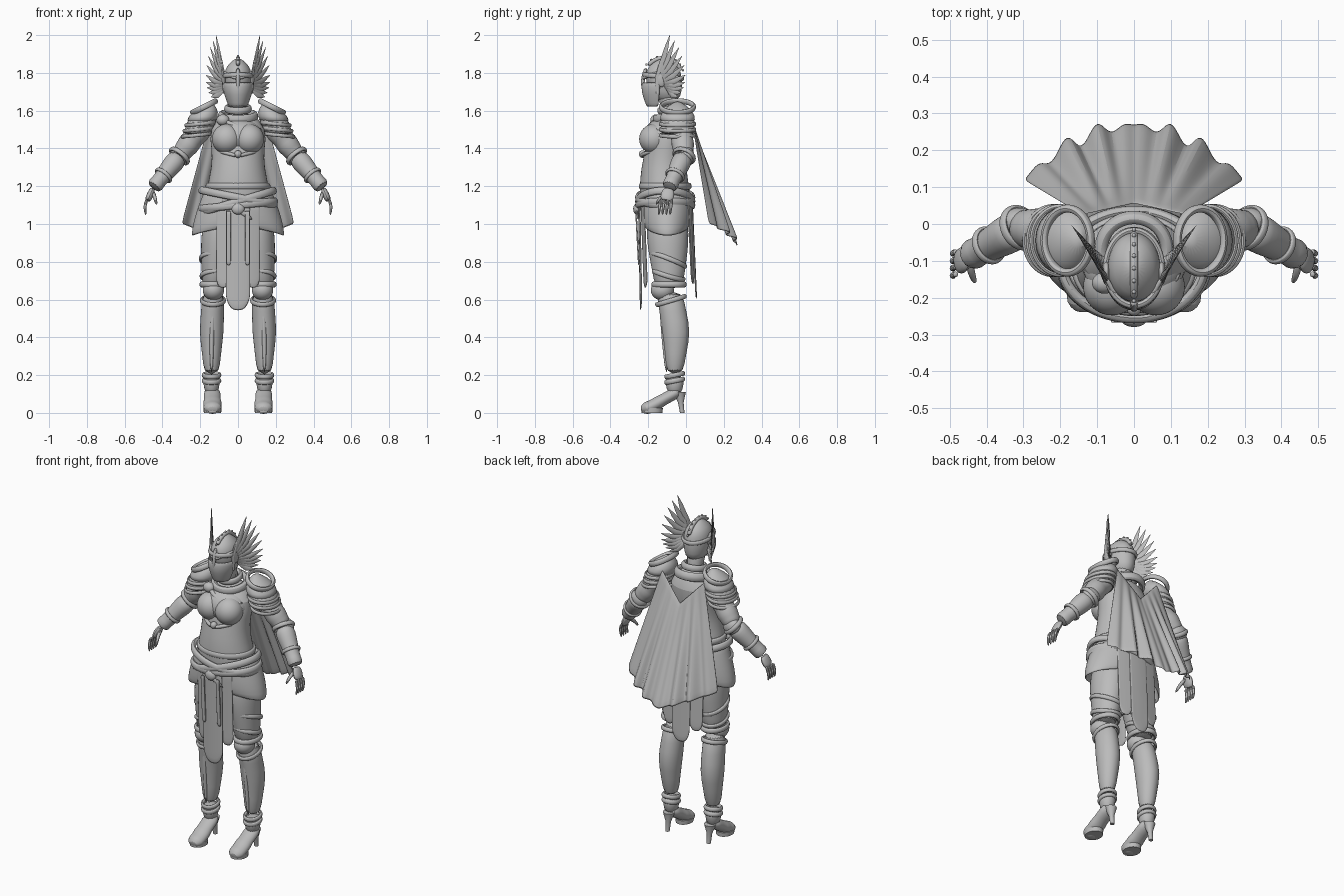
import bpy, bmesh
from math import sin, cos, pi, radians
from mathutils import Vector, Matrix

default_cube = bpy.data.objects.get("Cube")
if default_cube:
    bpy.data.objects.remove(default_cube)

steel = bpy.data.materials.new("grey_steel")
steel.use_nodes = True
steel.diffuse_color = (.5, .5, .5, 1)
steel.node_tree.nodes["Principled BSDF"].inputs["Base Color"].default_value = steel.diffuse_color

# Body landmarks on the left side
shoulder, elbow, wrist = Vector((.17, -.03, 1.54)), Vector((.31, -.01, 1.36)), Vector((.45, -.09, 1.19))
hip, knee = Vector((.09, -.1, 1.05)), Vector((.13, -.09, .65))
calf, ankle = Vector((.14, -.05, .43)), Vector((.14, -.06, .2))
waist, crown = Vector((0, -.11, 1.1)), Vector((0, -.12, 1.78))
UP, SIDE, BACK = Vector((0, 0, 1)), Vector((1, 0, 0)), Vector((0, 1, 0))
made = []


def resample(values, count):
    """Spread a short list evenly over count entries."""
    spread = []
    for i in range(count):
        place = i / (count - 1) * (len(values) - 1)
        k = min(int(place), len(values) - 2)
        first, second = values[k], values[k + 1]
        if not isinstance(first, (int, float)):
            first, second = Vector(first), Vector(second)
        spread.append(first + (second - first) * (place - k))
    return spread


def skin(bm, rings, loop=True, ends=True, wrap=False):
    """Join rows of points with quads."""
    rows = [[bm.verts.new(point) for point in ring] for ring in rings]
    count = len(rows[0])
    pairs = list(zip(rows, rows[1:]))
    if wrap:
        pairs.append((rows[-1], rows[0]))
    for lower, upper in pairs:
        for i in range(count if loop else count - 1):
            j = (i + 1) % count
            bm.faces.new((lower[i], lower[j], upper[j], upper[i]))
    if ends:
        bm.faces.new(rows[0][::-1])
        bm.faces.new(rows[-1])


def stack(bm, path, widths, deep=(1, 1), sides=20):
    """Closed body of level ellipses along a path."""
    rings = []
    count = len(widths)
    for centre, width, ratio in zip(resample(path, count), widths, resample(deep, count)):
        angles = [2 * pi * i / sides for i in range(sides)]
        rings.append([centre + SIDE * width * cos(a) + BACK * width * ratio * sin(a) for a in angles])
    skin(bm, rings)


def shell(bm, path, widths, deep, start, stop, lift=0, steps=16):
    """Open curved plate of level arcs; lift raises the corners of the lower edge."""
    rings = []
    count = len(widths)
    for k, (centre, width, ratio) in enumerate(zip(resample(path, count), widths, resample(deep, count))):
        rise = 0 if k else lift
        angles = [radians(start + (stop - start) * i / steps) for i in range(steps + 1)]
        rings.append([centre + SIDE * width * cos(a) + BACK * width * ratio * sin(a) + UP * rise * sin(a) ** 2
                      for a in angles])
    skin(bm, rings, loop=False, ends=False)


def tube(bm, path, radii, flat=1, ref=BACK, sides=12):
    """Swept body; path and radii are spread to the same length."""
    count = max(len(path), len(radii))
    points, sizes = resample(path, count), resample(radii, count)
    rings = []
    for k, (point, size) in enumerate(zip(points, sizes)):
        along = points[min(k + 1, count - 1)] - points[max(k - 1, 0)]
        across = along.cross(ref).normalized()
        over = across.cross(along).normalized()
        angles = [2 * pi * i / sides for i in range(sides)]
        rings.append([point + across * size * flat * cos(a) + over * size * sin(a) for a in angles])
    skin(bm, rings)


def band(bm, centre, radius, deep=1, thick=.01, axis=UP, steps=32, sides=8):
    """Closed rim or belt around an axis, taller than it is thick."""
    spin = UP.rotation_difference(Vector(axis))
    rings = []
    for i in range(steps):
        turn = 2 * pi * i / steps
        ring = []
        for j in range(sides):
            section = 2 * pi * j / sides
            reach = thick * cos(section)
            point = Vector(((radius + reach) * cos(turn), (radius * deep + reach) * sin(turn),
                            1.4 * thick * sin(section)))
            ring.append(Vector(centre) + spin @ point)
        rings.append(ring)
    skin(bm, rings, ends=False, wrap=True)


def ball(bm, centre, size):
    place = Matrix.LocRotScale(Vector(centre), None, Vector(size))
    bmesh.ops.create_uvsphere(bm, u_segments=20, v_segments=12, radius=1, matrix=place)


def panel(bm, middle, half, top, bottom, y_top, y_bottom, bend, steps=8):
    """Hanging cloth strip with a rounded tip."""
    rows = []
    for k in range(steps + 1):
        row = []
        for i in range(steps + 1):
            across, down = 2 * i / steps - 1, k / steps
            x = middle + half * across
            end = bottom + half * abs(across) ** 3
            row.append((x, y_top + (y_bottom - y_top) * down + bend * x * x, top + (end - top) * down))
        rows.append(row)
    skin(bm, rows, loop=False, ends=False)


def finish(name, bm, mirror=False, thick=0, smooth=1):
    bmesh.ops.recalc_face_normals(bm, faces=bm.faces)
    mesh = bpy.data.meshes.new(name)
    bm.to_mesh(mesh)
    bm.free()
    mesh.materials.append(steel)
    obj = bpy.data.objects.new(name, mesh)
    bpy.context.collection.objects.link(obj)
    if mirror:
        obj.modifiers.new("both_sides", "MIRROR").use_mirror_merge = False
    if thick:
        solid = obj.modifiers.new("thickness", "SOLIDIFY")
        solid.thickness = thick
        solid.offset = 0
    if smooth:
        obj.modifiers.new("rounding", "SUBSURF").levels = smooth
    made.append(obj)


# Torso and neck
bm = bmesh.new()
stack(bm, [(0, -.1, .95), (0, -.12, 1.3), (0, -.07, 1.6)], (.12, .18, .17, .14, .14, .16, .07), (.7, .85, .7))
tube(bm, [(0, -.07, 1.55), crown], (.06, .05))
finish("torso", bm)

# Breastplate with bust, lower rim and central ornament
bm = bmesh.new()
ball(bm, (0, -.12, 1.46), (.14, .11, .1))
for sign in (-1, 1):
    ball(bm, (sign * .06, -.17, 1.45), (.08, .08, .08))
    tube(bm, [(0, -.24, 1.36), (sign * .08, -.21, 1.38), (sign * .13, -.13, 1.39)], (.013, .006), ref=UP)
ball(bm, (0, -.23, 1.37), (.02, .02, .02))
finish("breastplate", bm)

# Gorget, draped collar and brooch
bm = bmesh.new()
band(bm, (0, -.07, 1.57), .09, thick=.02, axis=(0, -.2, 1))
band(bm, (0, -.08, 1.61), .06, thick=.015, axis=(0, -.2, 1))
brooch = Vector((-.08, -.16, 1.55))
ball(bm, brooch, (.035, .03, .03))
tube(bm, [brooch, (0, -.2, 1.51), (.06, -.2, 1.5), (.13, -.13, 1.5)], (.015, .01), ref=UP)
finish("collar", bm)

# Helmet dome with crest and studs
bm = bmesh.new()
stack(bm, [(0, -.1, 1.65), crown, crown + UP * .1], (.05, .066, .075, .073, .06, .01), (1.3, 1.3))
band(bm, crown, .076, deep=1.35, axis=(0, .1, 1))
crest = [crown + UP * .1 * sin(pi * i / 10) - BACK * .1 * cos(pi * i / 10) for i in range(2, 10)]
tube(bm, crest, (.012, .012), ref=SIDE)
for stud in crest:
    ball(bm, stud + (stud - crown) * .1, [.006] * 3)
finish("helmet", bm)

# Visor under the eye slot
bm = bmesh.new()
shell(bm, [(0, -.14, 1.62), (0, -.125, 1.75)], (.046, .062, .078, .08), (1.4, 1.3), 185, 355)
finish("visor", bm, thick=.008)

# Nose ridge and brows
bm = bmesh.new()
tube(bm, [(0, -.21, 1.83), (0, -.23, 1.77), (0, -.23, 1.72), (0, -.2, 1.63)], (.012, .008), ref=SIDE)
for sign in (-1, 1):
    tube(bm, [(0, -.23, 1.77), (sign * .04, -.21, 1.78), (sign * .08, -.14, 1.81)], (.01, .007), ref=UP)
finish("nose_and_brows", bm)

# Helmet wings: a fan of flat feathers on each temple
bm = bmesh.new()
temple = Vector((.075, -.15, 1.77))
outward = Vector((.54, .84, 0))
feathers = 10
for i in range(feathers):
    along = i / (feathers - 1)
    angle = radians(64 - 108 * along)
    base = temple + BACK * .05 * along + UP * (.02 - .07 * along)
    height = .257 if angle > 0 else .14
    tip = temple + outward * .175 * cos(angle) + UP * height * sin(angle)
    middle = base.lerp(tip, .5) - UP * .015
    tube(bm, [base, middle, tip], (.012, .016, .016, .011, .001), flat=.3, ref=UP, sides=8)
ball(bm, temple + BACK * .02, (.012, .03, .045))
tube(bm, [temple - UP * .08, temple, temple + outward * .04 + UP * .15], (.008, .015, .003), flat=.6)
finish("helmet_wing", bm, mirror=True, smooth=0)

# Pauldrons in three lames with raised rims
bm = bmesh.new()
for k in range(3):
    base = Vector((.22 - .01 * k, -.045, 1.47 + .03 * k))
    stack(bm, [base, base - SIDE * .05 + UP * .12], (.08, .08, .06, .01), (1.2, 1.2))
    band(bm, base, .077, deep=1.2, thick=.008, axis=(.1, 0, 1))
band(bm, (.18, -.045, 1.62), .07, deep=1.25, thick=.012, axis=(.5, 0, 1))
finish("pauldron", bm, mirror=True)

# Arms: upper lames, elbow guard, vambrace with flared cuff
bm = bmesh.new()
tube(bm, [shoulder, elbow], (.06, .06, .067, .055, .064, .052, .054), sides=16)
tube(bm, [elbow, wrist], (.05, .056, .05, .045, .038, .05), sides=16)
ball(bm, elbow + BACK * .015, (.055, .04, .05))
forearm = wrist - elbow
band(bm, elbow, .056, axis=forearm)
band(bm, elbow.lerp(wrist, .6), .047, thick=.008, axis=forearm)
finish("arm", bm, mirror=True)

# Hands with four fingers and a thumb
bm = bmesh.new()
palm = Vector((.48, -.105, 1.12))
tube(bm, [wrist, palm], (.026, .036, .038, .03), flat=.5)
for i in range(4):
    knuckle = palm + BACK * (.03 - .02 * i) + UP * .015
    bent = knuckle + Vector((.017, -.005, -.045))
    tube(bm, [knuckle, bent, bent + Vector((-.01, -.005, -.045))], (.011, .006), sides=8)
tube(bm, [wrist - UP * .02, (.44, -.14, 1.14), (.43, -.16, 1.1)], (.014, .007), sides=8)
finish("hand", bm, mirror=True)

# Cape: folded hem, straight to the shoulders
bm = bmesh.new()
columns = []
for i in range(-24, 25):
    spread = abs(i) / 24
    fold = .025 * sin(pi * spread) * cos(22 * spread - 1)
    hem = Vector((.3 * i / 24, .27 - .15 * spread ** 2 + fold, .88 + .12 * spread))
    neck = Vector((.14 * i / 24, .055 - .03 * spread, 1.44 + .15 * spread))
    columns.append(resample([neck, hem], 9))
skin(bm, columns, loop=False, ends=False)
finish("cape", bm, thick=.006)

# Crossed belts with a knot
bm = bmesh.new()
band(bm, waist + UP * .1, .16, deep=.8, thick=.014)
for rise, tilt in ((.04, .2), (0, -.1), (.02, -.3)):
    band(bm, waist + UP * rise, .2, deep=.73, thick=.016, axis=(tilt, 0, 1))
ball(bm, (0, -.26, 1.08), (.035, .02, .03))
tube(bm, [(-.06, -.25, 1.11), (0, -.27, 1.08), (.08, -.25, 1.02)], (.02, .01), flat=.5, ref=UP)
finish("belts", bm)

# Side tassets
bm = bmesh.new()
shell(bm, [(0, -.1, .935), (0, -.1, 1.17)], (.243, .23, .205, .175), (.5, .75), -66, 62, lift=.045)
finish("tasset", bm, mirror=True, thick=.012)

# Hanging cloth, front and back
bm = bmesh.new()
panel(bm, 0, .065, 1.1, .54, -.25, -.24, 1.5)
for sign in (-1, 1):
    panel(bm, sign * .08, .035, 1.1, .66, -.24, -.225, 1.5)
    panel(bm, sign * .05, .012, 1.07, .78, -.265, -.25, 0)
    panel(bm, sign * .09, .04, 1.16, .68, .025, .045, -1)
panel(bm, 0, .06, 1.16, .6, .03, .055, -1)
finish("hanging_cloth", bm, thick=.008)

# Legs: thigh, knee, calf and ankle
bm = bmesh.new()
stack(bm, [hip, knee], (.09, .095, .088, .072, .063), (1.2, 1.2))
stack(bm, [knee, calf, ankle], (.062, .06, .067, .05, .042), (1.2, 1.1))
stack(bm, [ankle, ankle - UP * .1], (.05, .042, .036), (1.1, 1.1))
finish("leg", bm, mirror=True)

# Leg armour: thigh bands, knee cop, greave ridge and rims
bm = bmesh.new()
band(bm, hip.lerp(knee, .6), .085, deep=1.15, axis=(-.1, .4, 1))
band(bm, hip.lerp(knee, .8), .073, deep=1.15, axis=(.1, .3, 1))
band(bm, knee + UP * .03, .064, deep=1.3, thick=.012)
band(bm, knee.lerp(calf, .25), .06, deep=1.3, axis=(0, -.3, 1))
ball(bm, knee - BACK * .035, (.058, .063, .055))
for drop in (0, .03):
    band(bm, ankle - UP * drop, .043, deep=1.1, axis=(0, -.2, 1))
shin = BACK * .07
tube(bm, [knee - BACK * .04 - UP * .07, calf - shin, ankle - shin * .6], (.012, .014, .008), ref=SIDE)
finish("leg_armour", bm, mirror=True)

# Heeled shoes with overlapping toe plates
bm = bmesh.new()
tube(bm, [(.137, -.03, .12), (.136, -.12, .07), (.135, -.18, .035), (.135, -.24, .015)],
     (.04, .048, .043, .052, .046, .052, .025), flat=.7, ref=SIDE, sides=16)
finish("shoe", bm, mirror=True)

# Heels and soles
bm = bmesh.new()
heel = Vector((.137, -.02, 0))
stack(bm, [heel, heel + UP * .11 - BACK * .015], (.012, .015, .034))
toe = Vector((.135, -.18, 0))
stack(bm, [toe, toe + UP * .025], (.046, .048), (1.2, 1.2))
finish("heel_and_sole", bm, mirror=True, smooth=0)

# Smooth shading with crisp edges
bpy.ops.object.select_all(action="DESELECT")
for obj in made:
    obj.select_set(True)
bpy.context.view_layer.objects.active = made[0]
bpy.ops.object.shade_smooth_by_angle(angle=radians(40))
